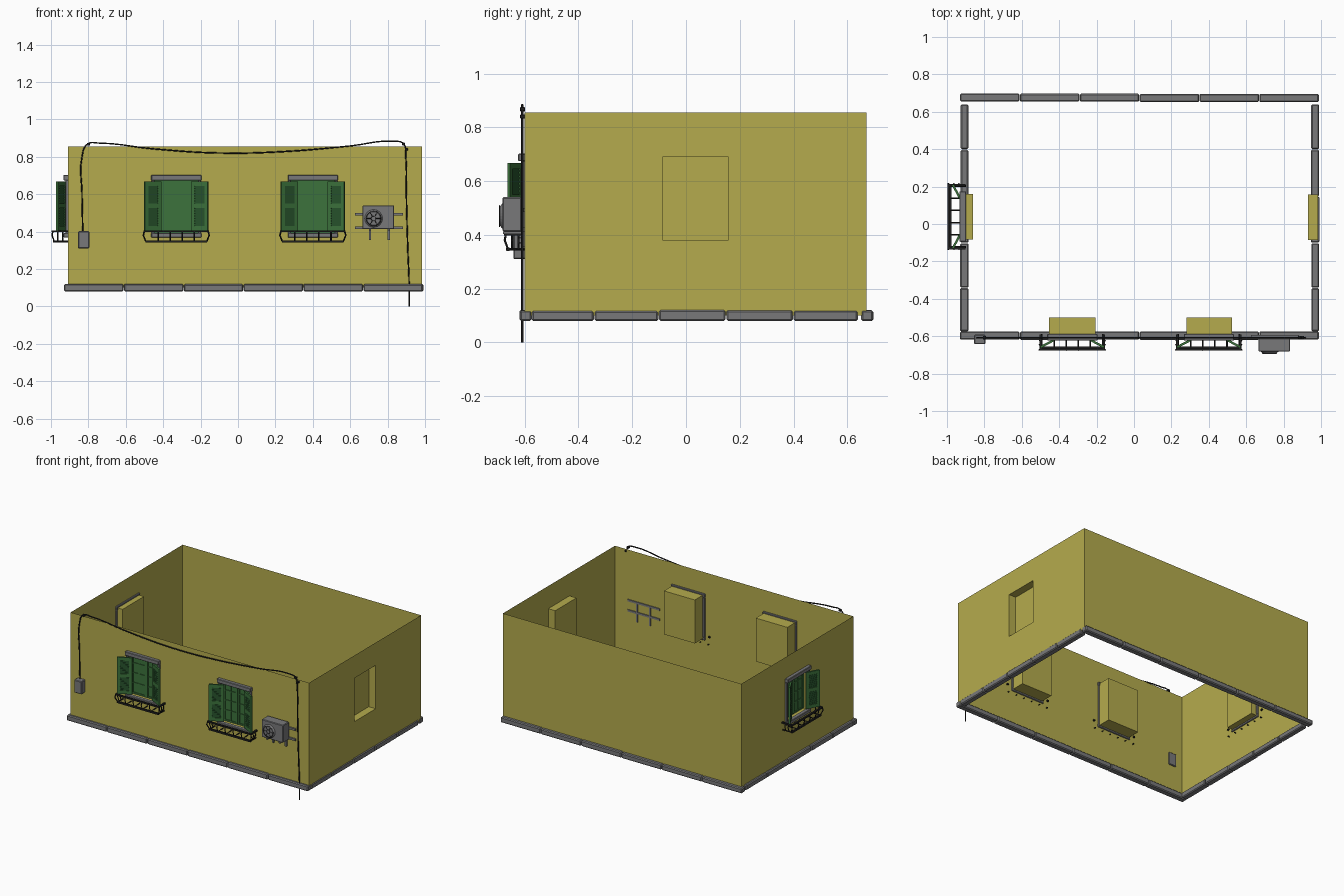
import bpy, bmesh, math, random
from mathutils import Matrix, Vector

random.seed(4)
cube = bpy.data.objects.get("Cube")
if cube:
    bpy.data.objects.remove(cube, do_unlink=True)


def material(name, rgb):
    m = bpy.data.materials.new(name)
    m.use_nodes = True
    m.diffuse_color = (*rgb, 1)
    m.node_tree.nodes["Principled BSDF"].inputs["Base Color"].default_value = (*rgb, 1)
    return m


PLASTER = material("ochre plaster", (0.46, 0.41, 0.075))
STONE = material("grey stone", (0.19, 0.19, 0.195))
GREEN = material("green paint", (0.045, 0.17, 0.045))
DARK = material("dark green slats", (0.02, 0.085, 0.025))
IRON = material("black iron", (0.015, 0.015, 0.015))
IDENT = Matrix.Identity(4)


def add_object(name, mesh, mat, mtx=IDENT):
    ob = bpy.data.objects.new(name, mesh)
    bpy.context.collection.objects.link(ob)
    mesh.materials.clear()
    mesh.materials.append(mat)
    ob.matrix_world = mtx
    return ob


def finish(name, bm, mat, mtx=IDENT):
    mesh = bpy.data.meshes.new(name)
    bm.to_mesh(mesh)
    bm.free()
    return add_object(name, mesh, mat, mtx)


def boxes(name, limits, mat, mtx=IDENT, bevel=0):
    """Boxes given as (x range, y range, z range), joined in one object."""
    bm = bmesh.new()
    for limit in limits:
        size = [b - a for a, b in limit]
        mid = Vector([(a + b) / 2 for a, b in limit])
        bmesh.ops.create_cube(bm, matrix=Matrix.Translation(mid) @ Matrix.Diagonal((*size, 1)))
    if bevel:
        bmesh.ops.bevel(bm, geom=bm.edges[:], offset=bevel, segments=1, affect='EDGES')
    return finish(name, bm, mat, mtx)


def bars(name, paths, radius, mat, mtx=IDENT, smooth=False):
    """Thin rods swept along paths."""
    cu = bpy.data.curves.new(name, 'CURVE')
    cu.dimensions = '3D'
    cu.bevel_depth = radius
    cu.bevel_resolution = 1 if smooth else 0
    cu.resolution_u = 5
    cu.use_fill_caps = True
    for path in paths:
        sp = cu.splines.new('BEZIER' if smooth else 'POLY')
        points = sp.bezier_points if smooth else sp.points
        points.add(len(path) - 1)
        for p, co in zip(points, path):
            if smooth:
                p.co = co
                p.handle_left_type = p.handle_right_type = 'AUTO'
            else:
                p.co = (*co, 1)
    tmp = bpy.data.objects.new("tmp", cu)
    bpy.context.collection.objects.link(tmp)
    dg = bpy.context.evaluated_depsgraph_get()
    mesh = bpy.data.meshes.new_from_object(tmp.evaluated_get(dg))
    bpy.data.objects.remove(tmp, do_unlink=True)
    mesh.name = name
    return add_object(name, mesh, mat, mtx)


def frame(x, y, degrees):
    return Matrix.Translation((x, y, 0)) @ Matrix.Rotation(math.radians(degrees), 4, 'Z')


# Walls: thin sheets with recessed openings pushed inwards
Z_LOW, Z_HIGH, SILL, HEAD = 0.1, 0.855, 0.38, 0.692


def wall(name, mtx, u0, u1, recesses=()):
    bm = bmesh.new()

    def quad(*pts):
        bm.faces.new([bm.verts.new(p) for p in pts])

    us = sorted([u0, u1] + [u for r in recesses for u in r[:2]])
    zs = [Z_LOW, SILL, HEAD, Z_HIGH] if recesses else [Z_LOW, Z_HIGH]
    for a, b in zip(us, us[1:]):
        for c, d in zip(zs, zs[1:]):
            if c == SILL and any(r[0] == a for r in recesses):
                continue
            quad((a, 0, c), (b, 0, c), (b, 0, d), (a, 0, d))
    for a, b, t in recesses:
        ring = [(a, SILL), (b, SILL), (b, HEAD), (a, HEAD)]
        quad(*[(u, t, z) for u, z in ring])
        for (p, q), (r, s) in zip(ring, ring[1:] + ring[:1]):
            quad((p, 0, q), (r, 0, s), (r, t, s), (p, t, q))
    bmesh.ops.remove_doubles(bm, verts=bm.verts[:], dist=0.0001)
    finish(name, bm, PLASTER, mtx)


X0, X1, Y0, Y1 = -0.91, 0.985, -0.60, 0.672
front, left_end = frame(0, Y0, 0), frame(X0, 0, -90)
wall("front_wall", front, X0, X1, [(-0.455, -0.205, 0.1), (0.28, 0.525, 0.1)])
wall("back_wall", frame(0, Y1, 180), -X1, -X0)
wall("window_end_wall", left_end, -Y1, -Y0, [(-0.16, 0.082, 0.05)])
wall("niche_end_wall", frame(X1, 0, 90), Y0, Y1, [(-0.085, 0.157, 0.055)])

# Stone plinth around the base, in separate blocks
stones = []
for y in (-0.62, 0.65):
    for i in range(6):
        j = random.uniform(0, 0.005)
        stones.append(((-0.93 + i * 0.32, -0.612 + i * 0.32), (y + j, y + 0.045 + j / 2), (0.08, 0.121 - j)))
cuts = [-0.574, -0.34, -0.10, 0.15, 0.40, 0.642]
for x in (-0.93, 0.945):
    for a, b in zip(cuts, cuts[1:]):
        j = random.uniform(0, 0.004)
        stones.append(((x + j, x + 0.046 - j / 2), (a, b - 0.003), (0.08, 0.121 - j)))
boxes("plinth_stones", stones, STONE, bevel=0.006)


def shutter(name, mtx, side):
    """Louvred leaf hinged at the inner edge, standing away from the wall."""
    w, z0, z1 = 0.1, 0.405, 0.668
    leaf = mtx @ Matrix.Translation((side * 0.082, -0.012, 0)) \
        @ Matrix.Rotation(math.radians(-28 if side > 0 else 208), 4, 'Z')
    y = (-0.006, 0.006)
    stiles = [((0, 0.02), y, (z0, z1)), ((w - 0.02, w), y, (z0, z1))]
    rails = [((0.02, w - 0.02), y, zr) for zr in ((z0, 0.43), (0.525, 0.55), (0.645, z1))]
    boxes(name + "_frame", stiles + rails, GREEN, leaf)
    slats = [((0.02, w - 0.02), (-0.003, 0.003), (z, z + 0.009))
             for base in (0.432, 0.552) for z in [base + k * 0.0135 for k in range(7)]]
    boxes(name + "_slats", slats, DARK, leaf)
    boxes(name + "_back", [((0.02, w - 0.02), (-0.001, 0.001), (z0, z1))], DARK, leaf)


def railing(name, mtx, depth):
    d, top, low = -depth + 0.006, 0.402, 0.347
    t = 0.006
    boxes(name + "_rail", [((-0.175, 0.175), (d - t, d + t), (top - 0.005, top + 0.005)),
                           ((-0.165, 0.165), (d - t + 0.008, d + t + 0.008), (low - t, low + t))] +
          [((s * 0.169 - t, s * 0.169 + t), (d, 0.01), (top - 0.005, top + 0.005)) for s in (-1, 1)],
          IRON, mtx)
    paths = []
    for i in range(6):
        u = -0.162 + i * 0.0648
        k = 0.01 if i == 5 else -0.01 if i == 0 else 0
        paths.append([(u + k, d, top), (u + k * 1.5, d - 0.004, 0.38), (u, d + 0.008, low), (u, 0.012, low)])
    for s in (-1, 1):
        for v in (0.33, 0.66):
            paths.append([(s * 0.17, d * v, top), (s * 0.176, d * v, 0.38), (s * 0.163, d * v, low)])
        paths.append([(s * 0.163, d, low), (s * 0.163, 0.012, low)])
    bars(name + "_balusters", paths, 0.0042, IRON, mtx)


def window(name, wall_mtx, centre, rail_depth):
    mtx = wall_mtx @ Matrix.Translation((centre, 0, 0))
    # Stone surround
    boxes(name + "_surround", [((-0.134, 0.134), (-0.024, 0.012), (0.674, 0.702)),
                               ((-0.134, 0.134), (-0.022, 0.008), (0.368, 0.392))] +
          [((s * 0.125 - 0.008, s * 0.125 + 0.008), (-0.012, 0.01), (0.39, 0.676)) for s in (-1, 1)],
          STONE, mtx, bevel=0.003)
    # Casement pair with glazing bars
    boxes(name + "_casement", [((-0.119, 0.119), (0.034, 0.042), (0.385, 0.688))], GREEN, mtx)
    upright = [((u - 0.006, u + 0.006), (0.027, 0.035), (0.392, 0.685)) for u in (-0.11, -0.007, 0.007, 0.11)]
    upright += [((u - 0.003, u + 0.003), (0.029, 0.035), (0.392, 0.685)) for u in (-0.058, 0.058)]
    cross = [((-0.11, 0.11), (0.029, 0.035), (z, z + 0.007)) for z in (0.392, 0.463, 0.534, 0.605, 0.676)]
    boxes(name + "_glazing_bars", upright + cross, GREEN, mtx)
    for s, label in ((-1, "_first_shutter"), (1, "_second_shutter")):
        shutter(name + label, mtx, s)
    railing(name + "_railing", mtx, rail_depth)


window("front_window_a", front, -0.33, 0.076)
window("front_window_b", front, 0.4, 0.076)
window("end_window", left_end, -0.04, 0.086)

# Air conditioner with round fan grille, on a wall bracket
boxes("cooler_body", [((0.665, 0.835), (-0.682, -0.612), (0.413, 0.54))], STONE, bevel=0.004)
fan = Matrix.Translation((0.725, -0.686, 0.47)) @ Matrix.Rotation(math.pi / 2, 4, 'X')
bm = bmesh.new()
bmesh.ops.create_cone(bm, cap_ends=True, segments=24, radius1=0.05, radius2=0.036, depth=0.012)
finish("fan_cover", bm, STONE, fan)
rings = [[(r * math.cos(a * math.tau / 20), r * math.sin(a * math.tau / 20), 0.007) for a in range(21)]
         for r in (0.04, 0.013)]
spokes = [[(r * math.cos(a * math.tau / 6), r * math.sin(a * math.tau / 6), 0.007) for r in (0.013, 0.04)]
          for a in range(6)]
bars("fan_grille", rings + spokes, 0.0016, IRON, fan)
boxes("cooler_bracket", [((0.625, 0.882), (-0.612, -0.594), (z, z + 0.014)) for z in (0.413, 0.486)] +
      [((x, x + 0.012), (-0.612, -0.594), (0.355, 0.50)) for x in (0.7, 0.8)] +
      [((x, x + 0.012), (-0.68, -0.6), (0.403, 0.413)) for x in (0.7, 0.8)], STONE)

# Meter box and the cable running from it
boxes("meter_box", [((-0.855, -0.795), (-0.642, -0.592), (0.31, 0.402))], STONE, bevel=0.004)
run = [(-0.83, 0.40), (-0.834, 0.6), (-0.834, 0.8), (-0.805, 0.868), (-0.74, 0.873), (-0.45, 0.842),
       (-0.1, 0.82), (0.25, 0.828), (0.6, 0.858), (0.83, 0.883), (0.885, 0.87), (0.897, 0.8),
       (0.9, 0.6), (0.908, 0.3), (0.915, 0.12), (0.915, 0.0)]
bars("cable", [[(x, -0.609, z) for x, z in run]], 0.0042, IRON, smooth=True)
boxes("cable_clips", [((x - 0.008, x + 0.008), (-0.617, -0.598), (z - 0.007, z + 0.007))
                      for x, z in ((-0.8, 0.866), (0.885, 0.868), (0.9, 0.84))], IRON, bevel=0.002)
